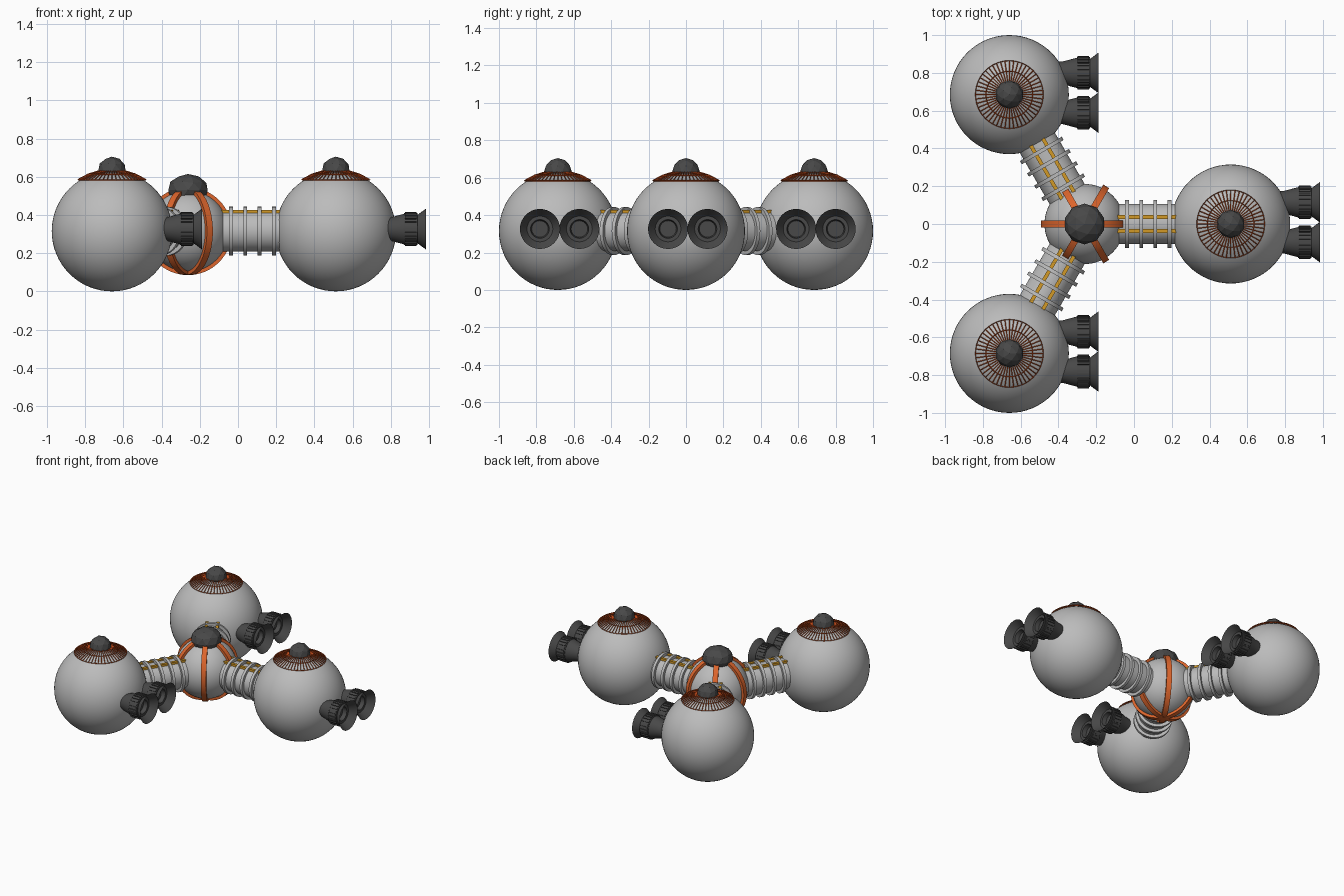
import bpy, bmesh, math
from mathutils import Matrix, Vector

if "Cube" in bpy.data.objects:
    bpy.data.objects.remove(bpy.data.objects["Cube"])


def material(name, r, g, b):
    m = bpy.data.materials.new(name)
    m.diffuse_color = (r, g, b, 1)
    m.use_nodes = True
    m.node_tree.nodes["Principled BSDF"].inputs["Base Color"].default_value = m.diffuse_color
    return m


GREY = material("light_grey", 0.5, 0.5, 0.5)
DARK = material("dark_grey", 0.065, 0.065, 0.065)
ORANGE = material("orange", 0.72, 0.13, 0.025)
RED = material("red_orange", 0.55, 0.07, 0.01)
GOLD = material("gold", 0.65, 0.32, 0.02)


def finish(bm, name, mat, matrix=None, smooth=35):
    bmesh.ops.recalc_face_normals(bm, faces=bm.faces)
    me = bpy.data.meshes.new(name)
    bm.to_mesh(me)
    bm.free()
    me.materials.append(mat)
    if smooth:
        me.shade_smooth()
        me.set_sharp_from_angle(angle=math.radians(smooth))
    ob = bpy.data.objects.new(name, me)
    bpy.context.collection.objects.link(ob)
    if matrix:
        ob.matrix_world = matrix
    return ob


def lathe(bm, profile, segments, closed=False):
    """Spin (x, radius) points around the x axis."""
    pts = [Vector((x, 0, r)) for x, r in profile]
    vs = [bm.verts.new(p) for p in pts]
    es = [bm.edges.new(p) for p in zip(vs, vs[1:])]
    if closed:
        es.append(bm.edges.new((vs[-1], vs[0])))
    bmesh.ops.spin(bm, geom=vs + es, cent=(0, 0, 0), axis=(1, 0, 0),
                   angle=math.tau, steps=segments, use_duplicate=False)
    bmesh.ops.remove_doubles(bm, verts=bm.verts, dist=1e-5)


def box(bm, center, size, turn=None):
    m = Matrix.Translation(center) @ Matrix.Diagonal((*size, 1))
    bmesh.ops.create_cube(bm, size=1, matrix=(turn or Matrix()) @ m)


def ball(name, center, radius):
    bm = bmesh.new()
    bmesh.ops.create_uvsphere(bm, u_segments=64, v_segments=32, radius=radius)
    finish(bm, name, GREY, Matrix.Translation(center))


def faceted_dome(name, center, radius, squash):
    bm = bmesh.new()
    bmesh.ops.create_icosphere(bm, subdivisions=2, radius=radius)
    finish(bm, name, DARK, Matrix.Translation(center) @ Matrix.Diagonal((1, 1, squash, 1)), 0)


Z = 0.315
HUB = Vector((-0.262, 0, Z))
PODS = {"right": Vector((0.512, 0, Z)),
        "back": Vector((-0.66, 0.685, Z)),
        "front": Vector((-0.66, -0.685, Z))}

# Central hub with three crossing orange hoops and a faceted cap
ball("hub", HUB, 0.212)
for i in range(3):
    bm = bmesh.new()
    lathe(bm, [(-.018, .205), (.018, .205), (.018, .23), (-.018, .23)], 64, True)
    finish(bm, f"hub_hoop_{i}", ORANGE,
           Matrix.Translation(HUB) @ Matrix.Rotation(math.radians(60 * i + 90), 4, 'Z'))
faceted_dome("hub_cap", HUB + Vector((0, 0, 0.215)), 0.108, 0.78)


def arm(side, pod):
    d = pod - HUB
    m = Matrix.Translation(HUB) @ Matrix.Rotation(math.atan2(d.y, d.x), 4, 'Z')
    # Tube with raised collars
    profile = [(.12, .107)]
    for x in (.225, .3, .375, .45):
        profile += [(x - .01, .107), (x - .01, .128), (x + .01, .128), (x + .01, .107)]
    profile.append((.58, .107))
    bm = bmesh.new()
    lathe(bm, profile, 48)
    finish(bm, f"{side}_arm", GREY, m)
    # Two gold rails running along the top of the tube
    bm = bmesh.new()
    for y in (-.037, .037):
        box(bm, (.35, y, .1), (.4, .02, .024))
    finish(bm, f"{side}_arm_rails", GOLD, m, 0)


def grille(side, pod):
    # Thin wire cap lying just above the pod
    bm = bmesh.new()
    rows = []
    for k in range(1, 4):
        t = math.radians(11.25 * k)
        rows.append([bm.verts.new((.323 * math.sin(t) * math.cos(a), .323 * math.sin(t) * math.sin(a),
                                   .323 * math.cos(t)))
                     for a in (math.tau * i / 48 for i in range(48))])
    for lo, hi in zip(rows, rows[1:]):
        for i in range(48):
            j = (i + 1) % 48
            bm.faces.new((lo[i], hi[i], hi[j], lo[j]))
    ob = finish(bm, f"{side}_pod_grille", RED, Matrix.Translation(pod), 0)
    w = ob.modifiers.new("wires", 'WIREFRAME')
    w.thickness = 0.007
    w.use_even_offset = False


def thruster(name, tip):
    m = Matrix.Translation(tip)
    # Body, drum, flared bell and recessed throat
    bm = bmesh.new()
    lathe(bm, [(-.24, 0), (-.24, .058), (-.19, .06), (-.115, .08), (-.115, .083), (-.045, .083),
               (-.045, .074), (0, .107), (-.05, .069), (-.05, .05), (-.08, .044), (-.08, 0)], 32)
    finish(bm, name, DARK, m)
    # Ribs around the drum
    bm = bmesh.new()
    for i in range(24):
        box(bm, (-.08, 0, .083), (.06, .013, .012), Matrix.Rotation(math.tau * i / 24, 4, 'X'))
    finish(bm, name + "_ribs", DARK, m, 0)


for side, pod in PODS.items():
    ball(f"{side}_pod", pod, 0.315)
    faceted_dome(f"{side}_pod_cap", pod + Vector((0, 0, 0.315)), 0.075, 1.0)
    grille(side, pod)
    arm(side, pod)
    for label, y in (("left", 0.115), ("right", -0.096)):
        thruster(f"{side}_pod_{label}_thruster", pod + Vector((0.472, y, 0.011)))
